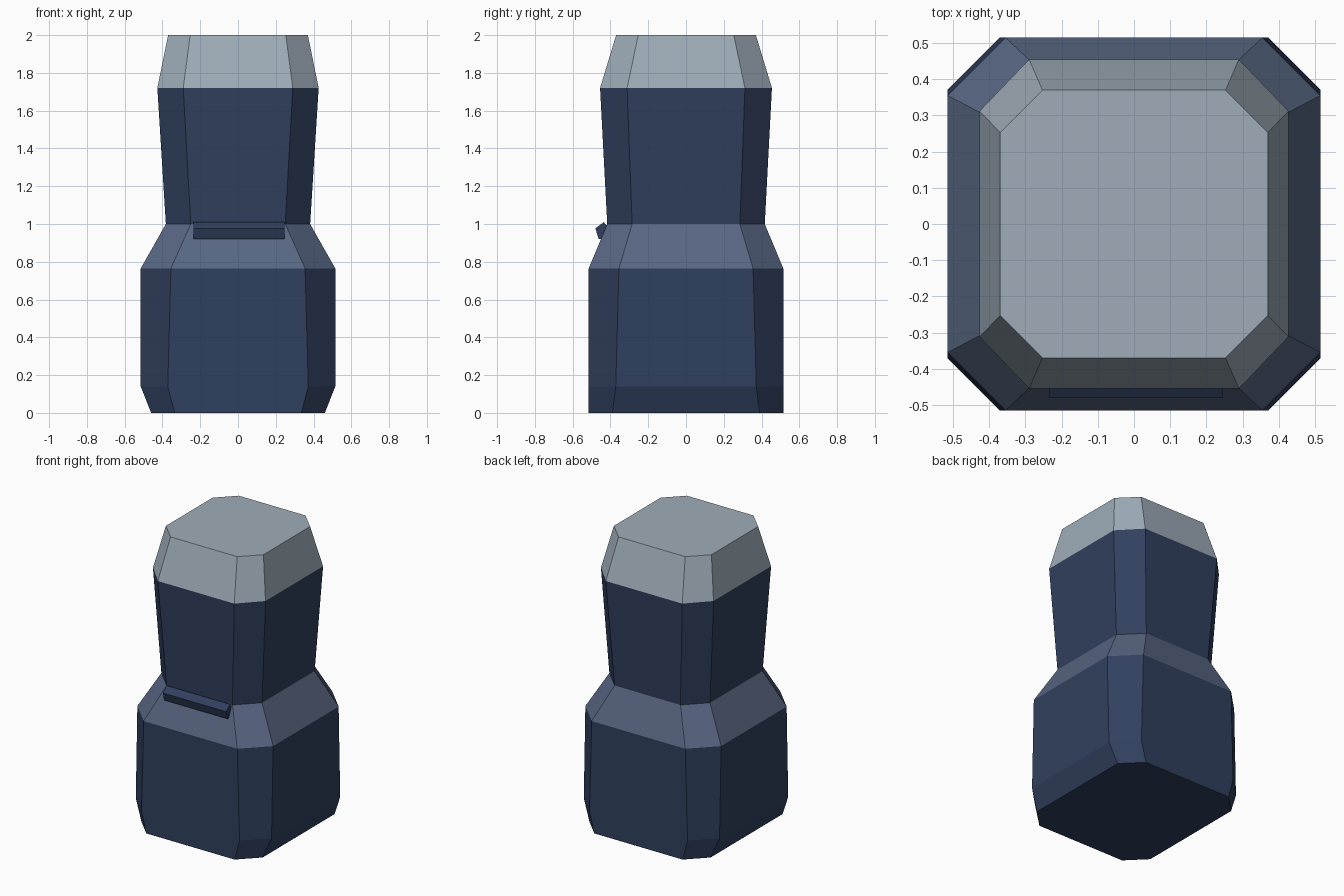
import bpy, bmesh

cube = bpy.data.objects.get("Cube")
if cube:
    bpy.data.objects.remove(cube, do_unlink=True)


def material(name, rgb):
    m = bpy.data.materials.new(name)
    m.use_nodes = True
    m.diffuse_color = (*rgb, 1)
    m.node_tree.nodes["Principled BSDF"].inputs["Base Color"].default_value = (*rgb, 1)
    return m


navy = material("navy", (0.03, 0.051, 0.112))
slate = material("slate blue", (0.098, 0.133, 0.225))
grey = material("light grey", (0.342, 0.413, 0.479))


def loft(name, rings, mats, band_mats):
    """Join equal rings of points with quads, cap both ends, colour each band."""
    bm = bmesh.new()
    loops = [[bm.verts.new(p) for p in ring] for ring in rings]
    n = len(loops[0])
    bm.faces.new(loops[0][::-1]).material_index = band_mats[0]
    bm.faces.new(loops[-1]).material_index = band_mats[-1]
    for low, high, index in zip(loops, loops[1:], band_mats):
        for i in range(n):
            j = (i + 1) % n
            bm.faces.new((low[i], low[j], high[j], high[i])).material_index = index
    bmesh.ops.recalc_face_normals(bm, faces=bm.faces)
    mesh = bpy.data.meshes.new(name)
    bm.to_mesh(mesh)
    bm.free()
    for m in mats:
        mesh.materials.append(m)
    obj = bpy.data.objects.new(name, mesh)
    bpy.context.collection.objects.link(obj)
    return obj


def octagon(z, hx, hy, ix, iy):
    """Rectangle with cut corners: half sizes hx, hy and flat half lengths ix, iy."""
    return [(hx, -iy, z), (hx, iy, z), (ix, hy, z), (-ix, hy, z),
            (-hx, iy, z), (-hx, -iy, z), (-ix, -hy, z), (ix, -hy, z)]


# Body: base, shoulder, neck and cap in one stack of cut-corner sections
sections = [
    (0.0, 0.46, 0.515, 0.335, 0.39),
    (0.14, 0.515, 0.515, 0.372, 0.372),
    (0.765, 0.515, 0.515, 0.355, 0.355),
    (1.0, 0.382, 0.417, 0.25, 0.285),
    (1.72, 0.427, 0.455, 0.29, 0.312),
    (2.0, 0.37, 0.37, 0.253, 0.253),
]
loft("body", [octagon(*s) for s in sections], [navy, slate, grey], [0, 0, 1, 0, 2])

# Small tilted ledge across the front of the neck
ledge_profile = [(-0.48, 0.977), (-0.435, 1.01), (-0.415, 0.985),
                 (-0.43, 0.925), (-0.462, 0.92)]
loft("front_ledge", [[(x, y, z) for y, z in ledge_profile] for x in (-0.235, 0.245)],
     [navy], [0])
